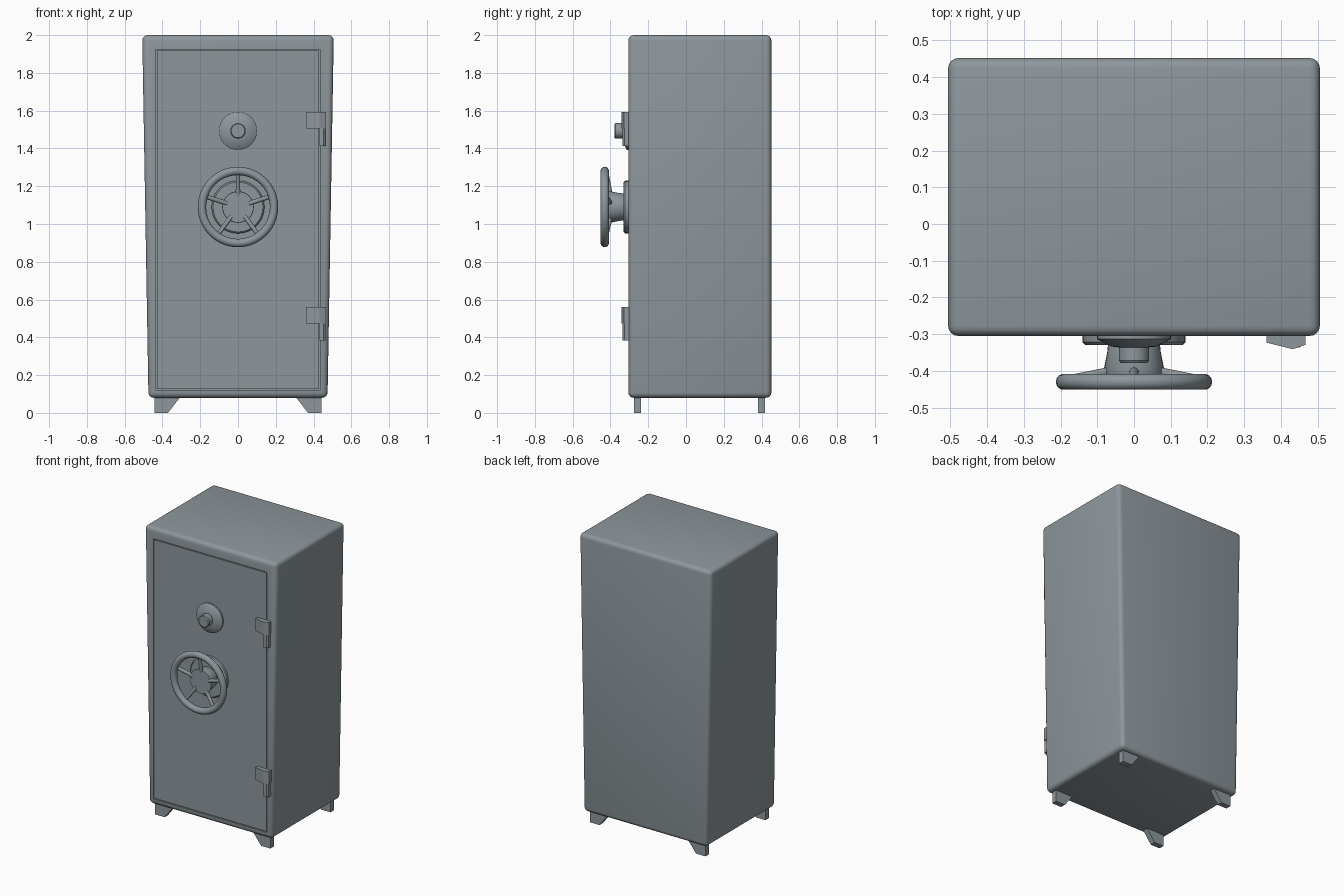
import bpy, bmesh, math
from mathutils import Vector

if "Cube" in bpy.data.objects:
    bpy.data.objects.remove(bpy.data.objects["Cube"])

steel = bpy.data.materials.new("grey steel")
steel.diffuse_color = (0.27, 0.31, 0.335, 1)
steel.use_nodes = True
steel.node_tree.nodes["Principled BSDF"].inputs["Base Color"].default_value = steel.diffuse_color


def finish(name, bm, angle=35):
    bmesh.ops.recalc_face_normals(bm, faces=bm.faces)
    me = bpy.data.meshes.new(name)
    bm.to_mesh(me)
    bm.free()
    me.materials.append(steel)
    ob = bpy.data.objects.new(name, me)
    bpy.context.collection.objects.link(ob)
    smooth(ob, angle)
    return ob


def smooth(ob, angle=35):
    bpy.ops.object.select_all(action='DESELECT')
    ob.select_set(True)
    bpy.context.view_layer.objects.active = ob
    bpy.ops.object.shade_smooth_by_angle(angle=math.radians(angle))


def add_prism(bm, pts, axis, a, b):
    """Extrude a 2D outline along axis 'y' (points x,z) or 'z' (points x,y)."""
    def place(p, t):
        return (p[0], t, p[1]) if axis == 'y' else (p[0], p[1], t)
    lo = [bm.verts.new(place(p, a)) for p in pts]
    hi = [bm.verts.new(place(p, b)) for p in pts]
    n = len(pts)
    bm.faces.new(lo)
    bm.faces.new(hi[::-1])
    for i in range(n):
        bm.faces.new((lo[i], hi[i], hi[(i + 1) % n], lo[(i + 1) % n]))


def lathe(name, profile, z, n=32):
    """Revolve (radius, y) points about a front-facing axis at height z."""
    bm = bmesh.new()
    rings = [[bm.verts.new((r * math.sin(2 * math.pi * i / n), y,
                            z + r * math.cos(2 * math.pi * i / n)))
              for i in range(n)] for r, y in profile]
    for a, b in zip(rings, rings[1:]):
        for i in range(n):
            j = (i + 1) % n
            bm.faces.new((a[i], a[j], b[j], b[i]))
    bm.faces.new(rings[0])
    bm.faces.new(rings[-1])
    return finish(name, bm)


def rect(x, z0, z1):
    return [(-x, z0), (x, z0), (x, z1), (-x, z1)]


FRONT = -0.305

# Body: tapered cabinet with rounded edges and a recess for the door
bm = bmesh.new()
add_prism(bm, [(-0.474, 0.08), (0.474, 0.08), (0.507, 2.0), (-0.507, 2.0)],
          'y', FRONT, 0.452)
bmesh.ops.bevel(bm, geom=bm.edges[:], offset=0.028, segments=4,
                profile=0.5, affect='EDGES')
body = finish("safe_body", bm)
bm = bmesh.new()
add_prism(bm, rect(0.436, 0.12, 1.924), 'y', -0.4, -0.285)
cutter = finish("door_cutter", bm)
cutter.hide_render = True
mod = body.modifiers.new("recess", 'BOOLEAN')
mod.operation = 'DIFFERENCE'
mod.solver = 'EXACT'
mod.object = cutter
bpy.context.view_layer.objects.active = body
bpy.ops.object.modifier_apply(modifier="recess")
bpy.data.objects.remove(cutter)
smooth(body)

# Door plate set inside the recess with a thin gap
bm = bmesh.new()
add_prism(bm, rect(0.43, 0.126, 1.918), 'y', FRONT + 0.001, -0.28)
finish("door", bm)

# Feet: four brackets with a sloped inner edge
for sx, side in ((-1, "left"), (1, "right")):
    for y, end in ((-0.257, "front"), (0.4, "back")):
        bm = bmesh.new()
        add_prism(bm, [(sx * 0.442, 0), (sx * 0.37, 0), (sx * 0.305, 0.085),
                       (sx * 0.442, 0.085)], 'y', y - 0.019, y + 0.019)
        finish(f"{end}_{side}_foot", bm)

# Hinges: ridged leaf with a narrow barrel below
for z, where in ((1.592, "upper"), (0.56, "lower")):
    bm = bmesh.new()
    add_prism(bm, [(0.361, -0.3), (0.361, -0.323), (0.432, -0.341),
                   (0.467, -0.329), (0.467, -0.3)], 'z', z - 0.087, z)
    add_prism(bm, [(0.432, -0.3), (0.432, -0.336), (0.452, -0.336),
                   (0.463, -0.326), (0.463, -0.3)], 'z', z - 0.178, z - 0.087)
    finish(f"{where}_hinge", bm, 12)

# Combination dial
lathe("combination_dial", [(0.101, -0.295), (0.101, -0.313), (0.095, -0.317),
                           (0.06, -0.334), (0.041, -0.336), (0.041, -0.372),
                           (0.036, -0.379)], 1.493)

# Hand wheel: base plate, hub, rim and spokes
WZ = 1.09
lathe("wheel_base", [(0.14, -0.295), (0.14, -0.322), (0.132, -0.33)], WZ)
lathe("wheel_hub", [(0.07, -0.32), (0.073, -0.35), (0.084, -0.405),
                    (0.082, -0.41)], WZ)
bpy.ops.mesh.primitive_torus_add(major_radius=0.191, minor_radius=0.022,
                                 major_segments=40, minor_segments=14,
                                 location=(0, -0.43, WZ),
                                 rotation=(math.pi / 2, 0, 0))
rim = bpy.context.object
rim.name = "wheel_rim"
rim.data.materials.append(steel)
smooth(rim, 60)

bm = bmesh.new()
for k in range(5):
    t = math.radians(90 + 72 * k)
    a = Vector((0.06 * math.cos(t), -0.4, WZ + 0.06 * math.sin(t)))
    b = Vector((0.19 * math.cos(t), -0.423, WZ + 0.19 * math.sin(t)))
    m = (b - a).to_track_quat('Z', 'Y').to_matrix().to_4x4()
    m.translation = (a + b) / 2
    bmesh.ops.create_cone(bm, cap_ends=True, segments=10, radius1=0.013,
                          radius2=0.011, depth=(b - a).length, matrix=m)
finish("wheel_spokes", bm, 50)
